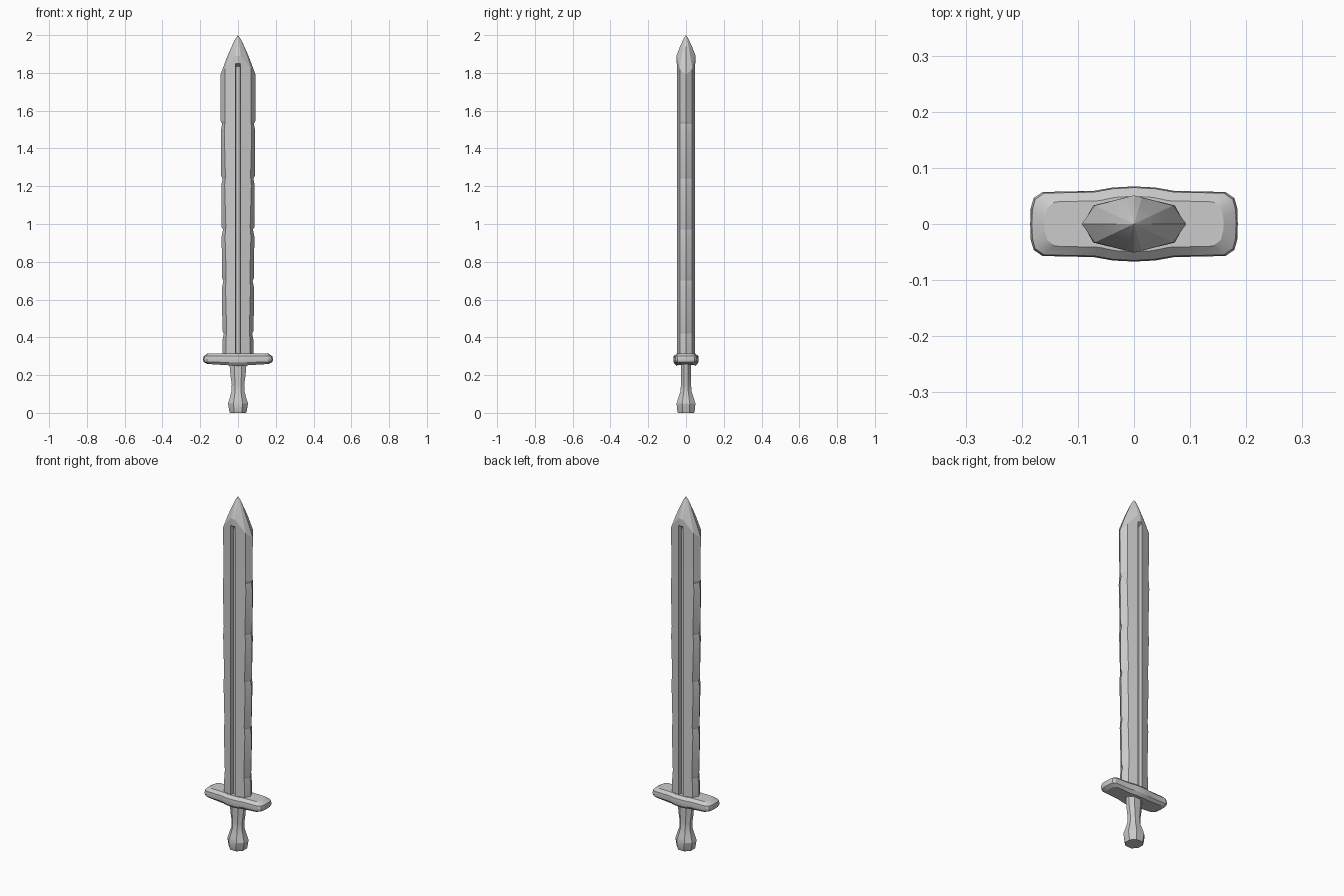
import bpy, bmesh, math

if "Cube" in bpy.data.objects:
    bpy.data.objects.remove(bpy.data.objects["Cube"])


def loft(name, rings, smooth=None):
    """Skin a stack of equal-length closed rings and cap both ends."""
    bm = bmesh.new()
    vs = [[bm.verts.new(p) for p in r] for r in rings]
    n = len(vs[0])
    for a, b in zip(vs, vs[1:]):
        for i in range(n):
            j = (i + 1) % n
            bm.faces.new((a[i], a[j], b[j], b[i]))
    bm.faces.new(vs[0][::-1])
    bm.faces.new(vs[-1])
    bmesh.ops.remove_doubles(bm, verts=bm.verts, dist=1e-5)
    bmesh.ops.recalc_face_normals(bm, faces=bm.faces)
    me = bpy.data.meshes.new(name)
    bm.to_mesh(me)
    bm.free()
    ob = bpy.data.objects.new(name, me)
    bpy.context.collection.objects.link(ob)
    if smooth:
        bpy.context.view_layer.objects.active = ob
        ob.select_set(True)
        bpy.ops.object.shade_smooth_by_angle(angle=math.radians(smooth))
        ob.select_set(False)
    return ob


def mirror4(quarter):
    """Quarter ring from y=0 (+x side) to x=0 (+y side) -> full ring."""
    half = quarter + [(-x, y, z) for x, y, z in quarter[-2::-1]]
    return half + [(x, -y, z) for x, y, z in half[-2:0:-1]]


# Blade: bevelled edges, central ridge with a sunken fuller
def blade_ring(z, edge, bevel, groove, z_edge=None, z_bevel=None, z_mid=None):
    lip, ridge = 0.014, 0.051
    yl = ridge - (ridge - 0.033) * lip / bevel
    yf = 0.026 if groove else None
    return mirror4([(edge, 0, z_edge or z), (bevel, 0.033, z_bevel or z),
                    (lip, yl, z_mid or z),
                    (0.010, yf or yl + 0.001, z_mid or z),
                    (0, yf or ridge, z_mid or z)])


def width(z):
    return 0.081 + 0.012 * (z - 0.3) / 1.5


rings = [blade_ring(0.29, 0.081, 0.064, True)]
for z in (0.42, 0.70, 0.97, 1.24, 1.53):       # worn nicks along the edges
    w = width(z)
    rings += [blade_ring(z - 0.035, w, w - 0.018, True),
              blade_ring(z, w - 0.007, w - 0.021, True),
              blade_ring(z + 0.015, w + 0.001, w - 0.022, True)]
rings += [blade_ring(1.75, 0.093, 0.07, True, z_mid=1.835),
          blade_ring(1.77, 0.093, 0.07, False, z_mid=1.85),
          blade_ring(1.79, 0.093, 0.07, False, 1.79, 1.82, 1.89)]


# Blade point: the last ring shrinks onto the tip
def shrink(ring, s, lift):
    return [(x * s, y * s, z + (2 - z) * lift) for x, y, z in ring]


base = rings[-1]
rings += [shrink(base, 0.63, 0.44), shrink(base, 0.2, 0.87),
          shrink(base, 0, 1)]
loft("blade", rings, 12)


# Crossguard: chamfered bar that swells in the middle
def guard_ring(z, inset, sag):
    pts = [(0.185, 0), (0.184, 0.028), (0.179, 0.046), (0.163, 0.057),
           (0.072, 0.059), (0.038, 0.065), (0, 0.067)]
    return mirror4([(x * (0.185 - inset) / 0.185, max(0, y - inset * 0.7 * (y > 0)),
                     z - sag * (1 - x / 0.185)) for x, y in pts])


loft("crossguard", [guard_ring(0.259, 0.022, 0.010), guard_ring(0.270, 0.003, 0.004),
                    guard_ring(0.282, 0, 0), guard_ring(0.300, 0.003, 0),
                    guard_ring(0.315, 0.025, 0)], 25)


# Grip and pommel: waisted octagonal handle
def grip_ring(z, hx, hy):
    return mirror4([(hx, 0.4 * hy, z), (0.45 * hx, hy, z), (0, hy, z)])


def octagon(z, hx, hy):
    q = [(hx, 0.4 * hy), (0.45 * hx, hy)]
    h = q + [(-x, y) for x, y in q[::-1]]
    return [(x, y, z) for x, y in h + [(-x, -y) for x, y in h]]


loft("grip", [octagon(z, hx, hy) for z, hx, hy in (
    (0.0, 0.043, 0.043), (0.008, 0.046, 0.046), (0.05, 0.053, 0.050),
    (0.075, 0.045, 0.042), (0.115, 0.034, 0.029), (0.15, 0.033, 0.027),
    (0.20, 0.040, 0.027), (0.27, 0.046, 0.028))], 25)
